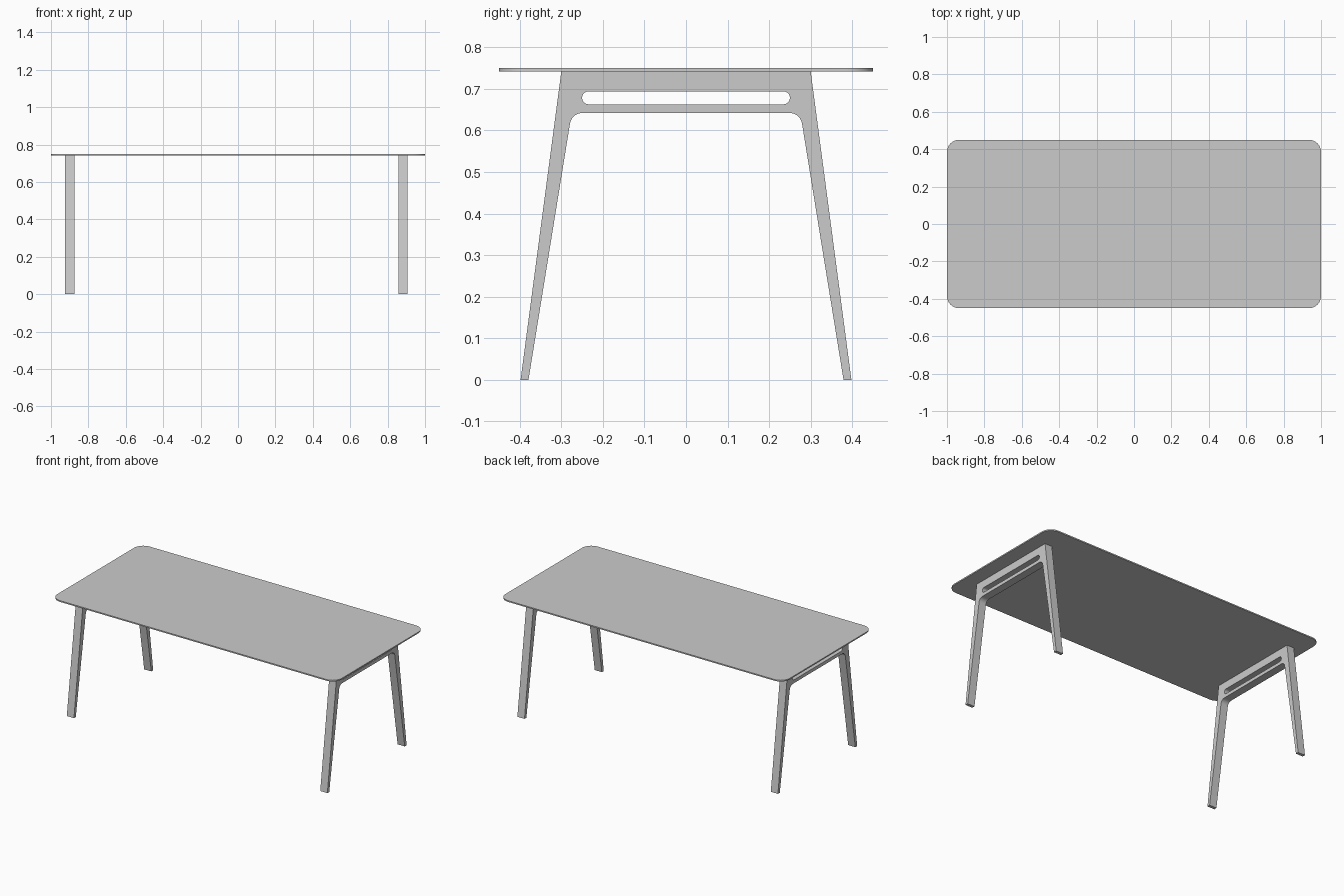
import bpy, bmesh, math
from mathutils import Vector

if "Cube" in bpy.data.objects:
    bpy.data.objects.remove(bpy.data.objects["Cube"])


def rounded(corners, steps=10):
    """Outline from (x, y, radius) corners, each rounded by a tangent arc."""
    out = []
    for i, (x, y, r) in enumerate(corners):
        p = Vector((x, y))
        if r == 0:
            out.append(p)
            continue
        a = (Vector(corners[i - 1][:2]) - p).normalized()
        b = (Vector(corners[(i + 1) % len(corners)][:2]) - p).normalized()
        half = a.angle(b) / 2
        centre = p + (a + b).normalized() * (r / math.sin(half))
        start = p + a * (r / math.tan(half)) - centre
        end = p + b * (r / math.tan(half)) - centre
        turn = math.pi - 2 * half
        for k in range(steps + 1):
            t = k / steps
            out.append(centre + (start * math.sin((1 - t) * turn)
                                 + end * math.sin(t * turn)) / math.sin(turn))
    return out


def rectangle(x0, x1, y0, y1, r):
    return rounded([(x0, y0, r), (x1, y0, r), (x1, y1, r), (x0, y1, r)])


def plate(name, outlines, thickness, location, rotation=(0, 0, 0)):
    """Flat plate extruded from outlines; inner outlines become holes."""
    curve = bpy.data.curves.new(name, 'CURVE')
    curve.dimensions = '2D'
    curve.fill_mode = 'BOTH'
    curve.extrude = thickness / 2
    for pts in outlines:
        s = curve.splines.new('POLY')
        s.points.add(len(pts) - 1)
        for sp, p in zip(s.points, pts):
            sp.co = (p.x, p.y, 0, 1)
        s.use_cyclic_u = True
    ob = bpy.data.objects.new(name, curve)
    bpy.context.collection.objects.link(ob)
    ob.location, ob.rotation_euler = location, rotation
    bpy.ops.object.select_all(action='DESELECT')
    ob.select_set(True)
    bpy.context.view_layer.objects.active = ob
    bpy.ops.object.convert(target='MESH')
    ob = bpy.context.object
    ob.name = name
    bm = bmesh.new()
    bm.from_mesh(ob.data)
    bmesh.ops.remove_doubles(bm, verts=bm.verts, dist=1e-5)
    bmesh.ops.recalc_face_normals(bm, faces=bm.faces)
    bm.to_mesh(ob.data)
    bm.free()
    bpy.ops.object.shade_smooth_by_angle(angle=math.radians(30))
    return ob


# Table top with rounded corners
TOP, UNDER = 0.75, 0.742
plate("table_top", [rectangle(-1, 1, -0.45, 0.45, 0.065)],
      TOP - UNDER, (0, 0, (TOP + UNDER) / 2))

# End frames: splayed tapering legs, cross rail and slot
half = [(0.30, UNDER, 0), (0.398, 0, 0), (0.379, 0, 0), (0.275, 0.642, 0.03)]
frame = rounded(half + [(-y, z, r) for y, z, r in reversed(half)])
slot = rectangle(-0.25, 0.25, 0.663, 0.694, 0.0154)
for name, x in (("left_leg_frame", -0.90), ("right_leg_frame", 0.882)):
    plate(name, [frame, slot], 0.05, (x, 0, 0), (math.pi / 2, 0, math.pi / 2))
